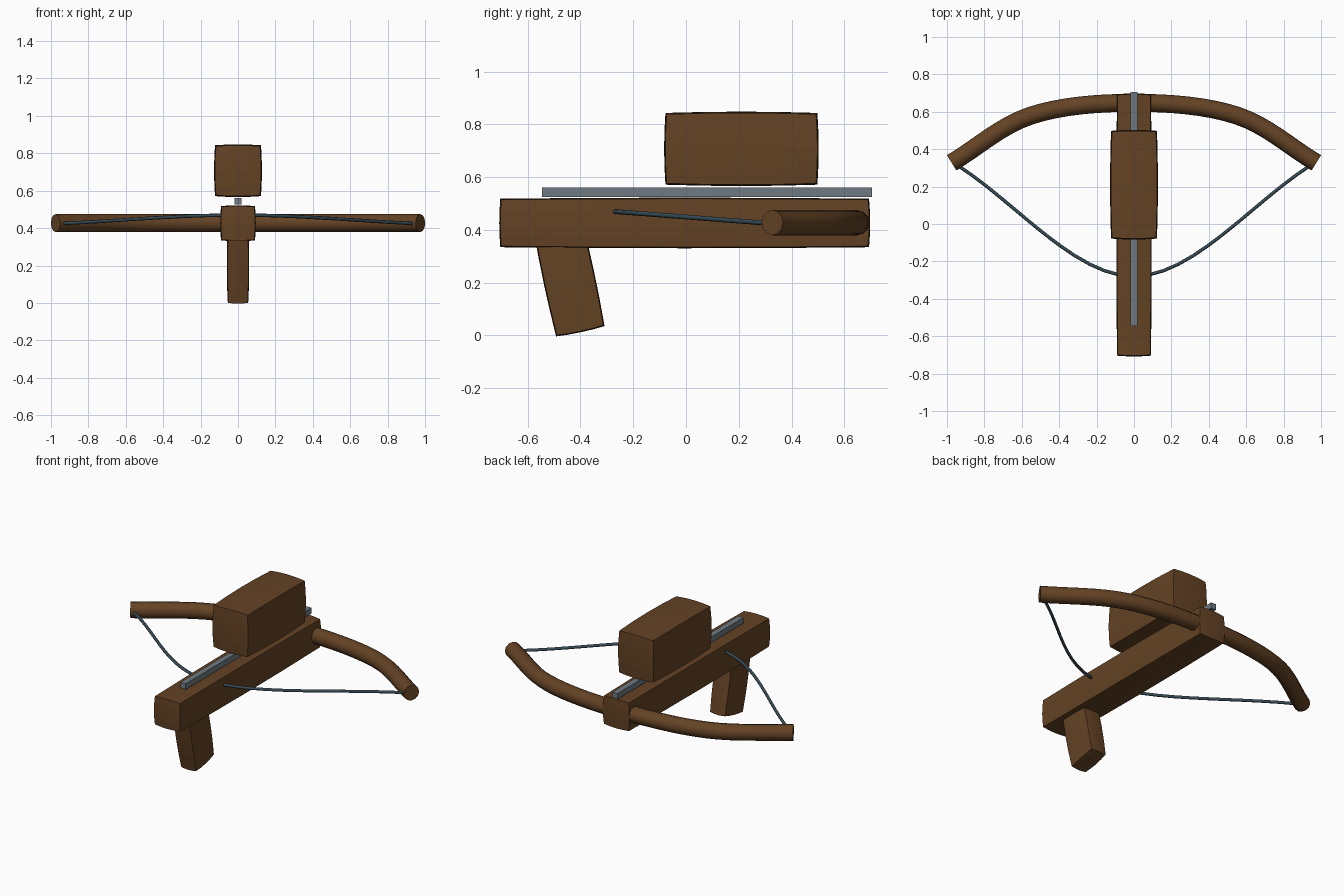
import bpy, bmesh, math
from mathutils import Vector, Matrix

if "Cube" in bpy.data.objects:
    bpy.data.objects.remove(bpy.data.objects["Cube"])


def material(name, rgb):
    m = bpy.data.materials.new(name)
    m.diffuse_color = (*rgb, 1)
    m.use_nodes = True
    m.node_tree.nodes["Principled BSDF"].inputs["Base Color"].default_value = m.diffuse_color
    return m


WOOD = material("brown wood", (0.127, 0.055, 0.018))
STEEL = material("grey steel", (0.162, 0.195, 0.223))
CORD = material("dark cord", (0.038, 0.070, 0.090))


def finish(bm, name, mat):
    bmesh.ops.recalc_face_normals(bm, faces=bm.faces[:])
    me = bpy.data.meshes.new(name)
    bm.to_mesh(me)
    bm.free()
    me.materials.append(mat)
    ob = bpy.data.objects.new(name, me)
    bpy.context.collection.objects.link(ob)
    return ob


def box(name, mat, centre, size, bulge=0.0, tilt=0.0):
    """Box whose faces swell outward slightly, tilted about x."""
    bm = bmesh.new()
    bmesh.ops.create_cube(bm, size=2)
    if bulge:
        bmesh.ops.subdivide_edges(bm, edges=bm.edges[:], cuts=3, use_grid_fill=True)
    half = Vector(size) / 2
    for v in bm.verts:
        u = v.co.copy()
        for i in range(3):
            j, k = (i + 1) % 3, (i + 2) % 3
            swell = bulge * (1 - (u[j] ** 2 + u[k] ** 2) / 2)
            v.co[i] = u[i] * (half[i] + swell)
    bm.transform(Matrix.Translation(centre) @ Matrix.Rotation(tilt, 4, 'X'))
    return finish(bm, name, mat)


def smooth_path(pts, steps):
    """Catmull-Rom curve through the points."""
    p = [Vector(q) for q in pts]
    p = [p[0] * 2 - p[1]] + p + [p[-1] * 2 - p[-2]]
    out = []
    for a, b, c, d in zip(p, p[1:], p[2:], p[3:]):
        for s in range(steps):
            t = s / steps
            out.append(0.5 * (2 * b + (c - a) * t + (2 * a - 5 * b + 4 * c - d) * t * t
                              + (3 * b - a - 3 * c + d) * t ** 3))
    return out + [p[-2]]


def tube(name, mat, pts, radius, sides, steps):
    path = smooth_path(pts, steps)
    bm = bmesh.new()
    rings = []
    for i, c in enumerate(path):
        tan = (path[min(i + 1, len(path) - 1)] - path[max(i - 1, 0)]).normalized()
        side = tan.cross(Vector((0, 0, 1))).normalized()
        up = side.cross(tan)
        rings.append([bm.verts.new(c + radius * (side * math.cos(a) + up * math.sin(a)))
                      for a in (2 * math.pi * k / sides for k in range(sides))])
    for r, s in zip(rings, rings[1:]):
        for k in range(sides):
            n = (k + 1) % sides
            bm.faces.new((r[k], r[n], s[n], s[k])).smooth = True
    # flat end caps with sharp rims
    for r in (rings[0], rings[-1]):
        f = bm.faces.new(r)
        for e in f.edges:
            e.smooth = False
    return finish(bm, name, mat)


# Wooden body
box("stock", WOOD, (0, -0.005, 0.426), (0.174, 1.39, 0.176), 0.008)
box("magazine", WOOD, (0, 0.21, 0.707), (0.236, 0.566, 0.262), 0.010)
box("grip", WOOD, (0, -0.443, 0.215), (0.104, 0.18, 0.40), 0.008, math.radians(12))

# Steel bolt rail
box("rail", STEEL, (0, 0.08, 0.543), (0.036, 1.25, 0.036))

# Bow limbs and drawn string
z = 0.427
tube("bow", WOOD, [(-0.975, 0.327, z), (-0.55, 0.58, z), (0, 0.648, z),
                   (0.55, 0.58, z), (0.975, 0.327, z)], 0.048, 12, 8)
tube("bowstring", CORD, [(-0.95, 0.318, 0.424), (0, -0.28, 0.47), (0.95, 0.318, 0.424)],
     0.009, 8, 12)
